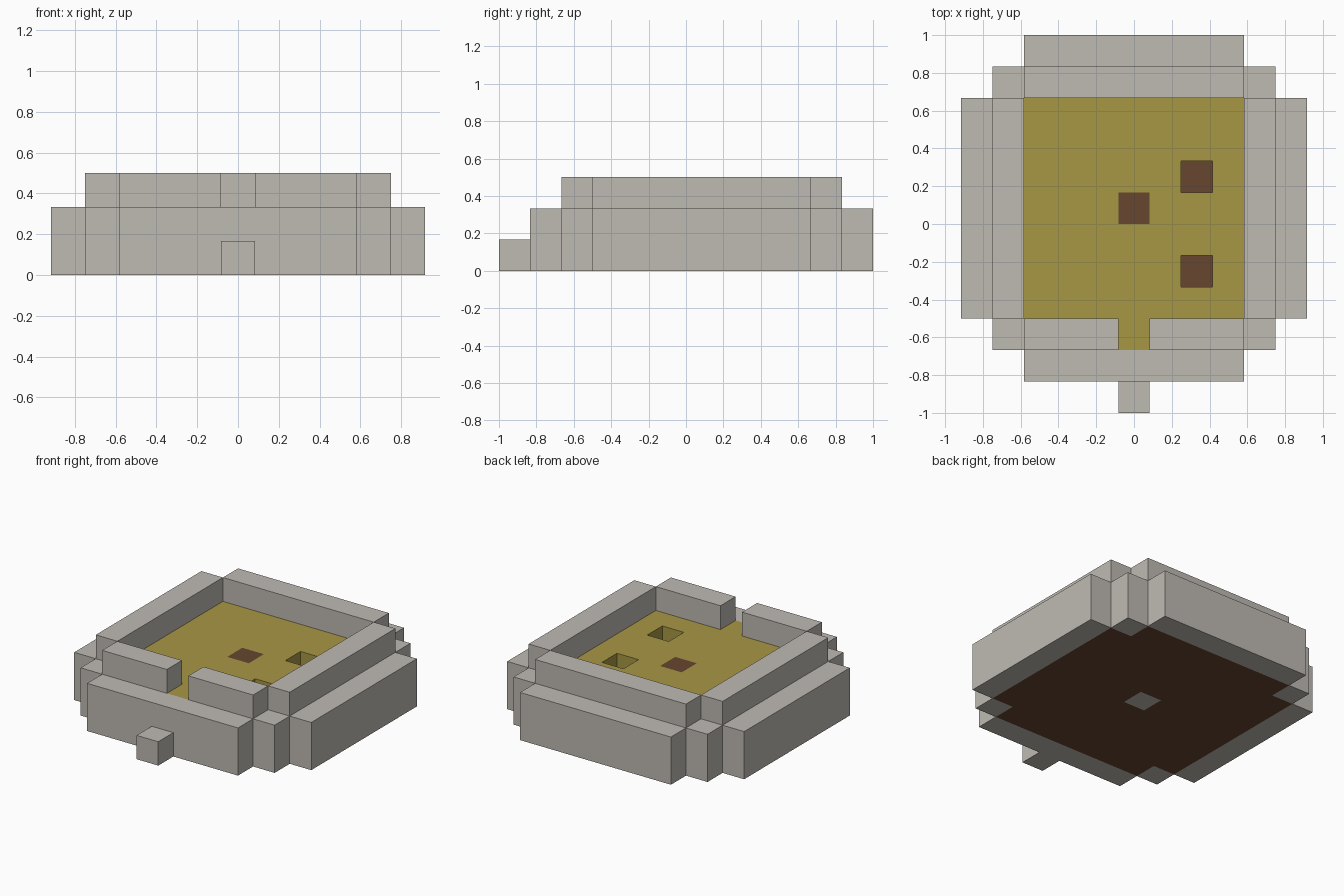
import bpy
import bmesh

U = 1 / 6  # block size

if "Cube" in bpy.data.objects:
    bpy.data.objects.remove(bpy.data.objects["Cube"])


def material(name, color):
    mat = bpy.data.materials.new(name)
    mat.use_nodes = True
    mat.diffuse_color = (*color, 1)
    bsdf = next(n for n in mat.node_tree.nodes if n.type == "BSDF_PRINCIPLED")
    bsdf.inputs["Base Color"].default_value = (*color, 1)
    bsdf.inputs["Roughness"].default_value = 0.9
    return mat


stone = material("pale stone", (0.52, 0.49, 0.45))
straw = material("straw yellow", (0.39, 0.31, 0.06))
soil = material("dark brown", (0.136, 0.061, 0.028))


def finish(name, bm, mat):
    bmesh.ops.recalc_face_normals(bm, faces=bm.faces)
    mesh = bpy.data.meshes.new(name)
    bm.to_mesh(mesh)
    bm.free()
    mesh.materials.append(mat)
    obj = bpy.data.objects.new(name, mesh)
    bpy.context.collection.objects.link(obj)
    return obj


def box(name, x, y, z, mat):
    """Box between (low, high) limits, given in blocks."""
    bm = bmesh.new()
    bmesh.ops.create_cube(bm, size=1)
    for v in bm.verts:
        for k, (low, high) in enumerate((x, y, z)):
            v.co[k] = (high if v.co[k] > 0 else low) * U
    return finish(name, bm, mat)


def slab(name, cells, z, mat):
    """Slab one block thick made of square cells, so it may have holes."""
    bm = bmesh.new()
    for i, j in cells:
        corners = ((i - .5, j), (i + .5, j), (i + .5, j + 1), (i - .5, j + 1))
        bm.faces.new([bm.verts.new((a * U, b * U, z * U)) for a, b in corners])
    bmesh.ops.remove_doubles(bm, verts=bm.verts, dist=0.001)
    top = bmesh.ops.extrude_face_region(bm, geom=bm.faces[:], use_keep_orig=True)
    for v in top["geom"]:
        if isinstance(v, bmesh.types.BMVert):
            v.co.z += U
    return finish(name, bm, mat)


# Soil layer with clipped corners, open in the middle for the post foot
slab("soil_base",
     [(i, j) for i in range(-4, 5) for j in range(-4, 5)
      if not (abs(i) == 4 and abs(j) == 4) and (i, j) != (0, 0)], 0, soil)

# Yellow floor with two pits, and a threshold in the doorway
gaps = {(0, 0), (2, 1), (2, -2)}
slab("floor",
     [(i, j) for i in range(-3, 4) for j in range(-3, 4) if (i, j) not in gaps]
     + [(0, -4)], 1, straw)

# Centre post, flush with the floor
box("post_foot", (-.5, .5), (0, 1), (0, 1), stone)
box("post_top", (-.5, .5), (0, 1), (1, 2), soil)

# Back and front walls: low outer course and raised inner course
box("back_outer_wall", (-3.5, 3.5), (5, 6), (0, 2), stone)
box("back_inner_wall", (-3.5, 3.5), (4, 5), (1, 3), stone)
box("front_outer_wall", (-3.5, 3.5), (-5, -4), (0, 2), stone)
box("front_step", (-.5, .5), (-6, -5), (0, 1), stone)

# Mirrored side walls, doorway walls and corner blocks
for side, s in (("left", 1), ("right", -1)):
    def span(a, b):
        return tuple(sorted((a * s, b * s)))

    box(side + "_outer_wall", span(4.5, 5.5), (-3, 4), (0, 2), stone)
    box(side + "_inner_wall", span(3.5, 4.5), (-3, 4), (1, 3), stone)
    box(side + "_doorway_wall", span(.5, 3.5), (-4, -3), (1, 3), stone)
    for end, y in (("front", -4), ("back", 4)):
        box(f"{side}_{end}_corner", span(3.5, 4.5), (y, y + 1), (0, 2), stone)
